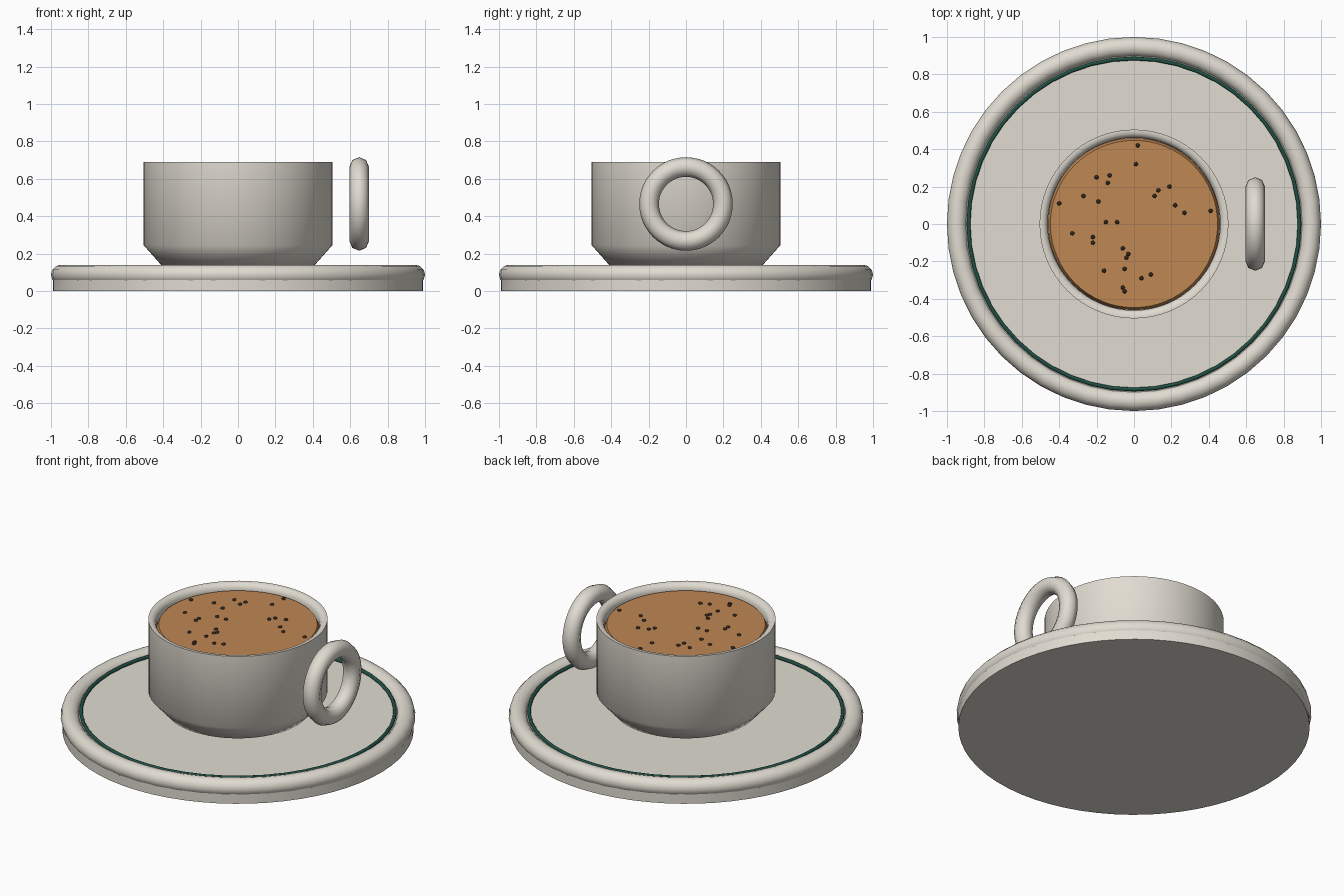
import bpy, bmesh, math
from mathutils import Matrix

cube = bpy.data.objects.get("Cube")
if cube:
    bpy.data.objects.remove(cube, do_unlink=True)


def material(name, rgb):
    mat = bpy.data.materials.new(name)
    mat.use_nodes = True
    mat.diffuse_color = (*rgb, 1)
    mat.node_tree.nodes["Principled BSDF"].inputs["Base Color"].default_value = (*rgb, 1)
    return mat


cream = material("cream ceramic", (0.75, 0.715, 0.64))
green = material("dark green glaze", (0.014, 0.08, 0.058))
coffee_brown = material("coffee brown", (0.52, 0.245, 0.088))
speck_brown = material("dark speck", (0.035, 0.02, 0.014))


def finish(obj, name, mat, angle=50):
    obj.name = obj.data.name = name
    obj.data.materials.append(mat)
    bpy.ops.object.select_all(action='DESELECT')
    obj.select_set(True)
    bpy.context.view_layer.objects.active = obj
    bpy.ops.object.shade_smooth_by_angle(angle=math.radians(angle))
    return obj


def from_bmesh(name, bm, mat, angle=50):
    bmesh.ops.recalc_face_normals(bm, faces=bm.faces)
    mesh = bpy.data.meshes.new(name)
    bm.to_mesh(mesh)
    bm.free()
    obj = bpy.data.objects.new(name, mesh)
    bpy.context.collection.objects.link(obj)
    return finish(obj, name, mat, angle)


def lathe(name, profile, mat, angle=50, steps=64):
    """Spin a radius/height profile round the z axis."""
    bm = bmesh.new()
    verts = [bm.verts.new((r, 0, z)) for r, z in profile]
    edges = [bm.edges.new(pair) for pair in zip(verts, verts[1:])]
    bmesh.ops.spin(bm, geom=verts + edges, cent=(0, 0, 0), axis=(0, 0, 1),
                   angle=math.tau, steps=steps, use_duplicate=False)
    bmesh.ops.remove_doubles(bm, verts=bm.verts, dist=0.0001)
    return from_bmesh(name, bm, mat, angle)


def ring(name, major, minor, location, mat, rotation=(0, 0, 0), sides=12):
    bpy.ops.mesh.primitive_torus_add(
        major_radius=major, minor_radius=minor, major_segments=48,
        minor_segments=sides, location=location, rotation=rotation)
    return finish(bpy.context.object, name, mat)


# Saucer: flat plate, round rim and painted ring
lathe("saucer_plate", [(0, 0), (0.99, 0), (0.99, 0.107), (0, 0.107)], cream)
ring("saucer_rim", 0.947, 0.053, (0, 0, 0.087), cream)
ring("saucer_green_ring", 0.885, 0.01, (0, 0, 0.115), green)

# Cup with tapered foot, rounded inner lip and hollow inside
lathe("cup_body", [(0, 0.135), (0.407, 0.135), (0.505, 0.245),
                   (0.505, 0.69), (0.497, 0.69), (0.483, 0.688), (0.469, 0.678),
                   (0.461, 0.66), (0.461, 0.6), (0, 0.6)], cream)

# Detached round handle
ring("cup_handle", 0.1975, 0.0525, (0.648, 0, 0.465), cream,
     rotation=(0, math.pi / 2, 0), sides=8)

# Coffee with a softened edge
level = 0.656
lathe("coffee", [(0, 0.605), (0.46, 0.605), (0.46, 0.63), (0.447, level),
                 (0, level)], coffee_brown, angle=30)

# Specks floating on the coffee
spots = [(.02, .42), (.01, .32), (-.13, .26), (-.2, .25), (-.14, .22), (-.27, .15),
         (-.19, .12), (-.4, .11), (.11, .15), (.13, .18), (.19, .2), (.22, .1),
         (.27, .06), (.41, .07), (-.15, .01), (-.09, .01), (-.33, -.05),
         (-.22, -.07), (-.22, -.1), (-.06, -.13), (-.03, -.16), (-.04, -.18),
         (-.16, -.25), (-.05, -.24), (.04, -.29), (.09, -.27), (-.06, -.34),
         (-.05, -.36)]
bm = bmesh.new()
for x, y in spots:
    bmesh.ops.create_icosphere(bm, subdivisions=1, radius=0.013,
                               matrix=Matrix.Translation((x, y, level)))
from_bmesh("coffee_specks", bm, speck_brown)
